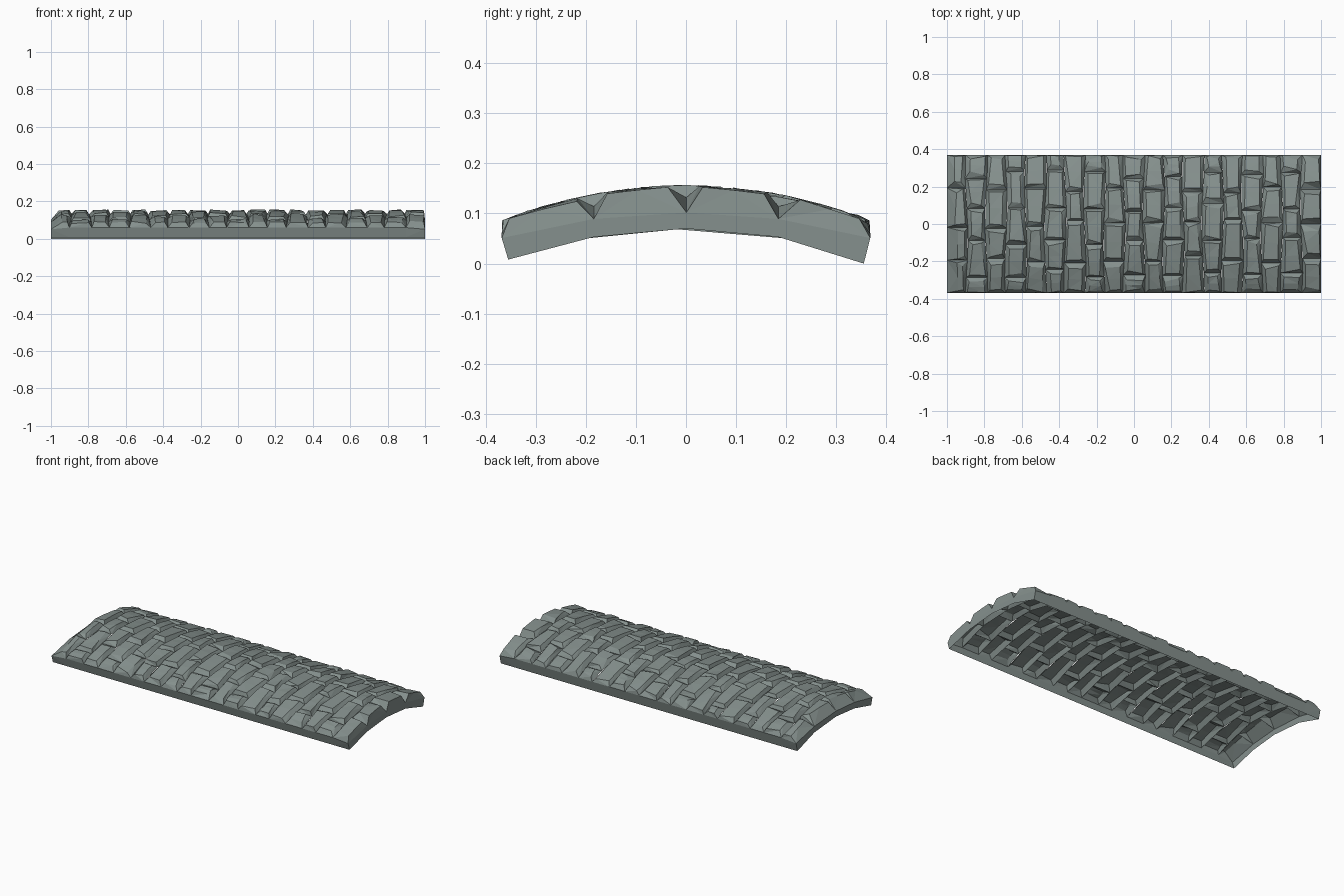
import bpy, bmesh, math, random
from mathutils import Vector

if "Cube" in bpy.data.objects:
    bpy.data.objects.remove(bpy.data.objects["Cube"])

random.seed(7)
ROWS, HALF_Y = 19, 0.368

mat = bpy.data.materials.new("grey green stone")
mat.diffuse_color = (0.235, 0.28, 0.268, 1)
mat.use_nodes = True
mat.node_tree.nodes["Principled BSDF"].inputs["Base Color"].default_value = mat.diffuse_color


def jit(a):
    return random.uniform(-a, a)


def groove_z(y):
    return 0.132 - 0.072 * (y / HALF_Y) ** 2


def base(i, y):
    """Point in the mortar line before row i at width y."""
    end = i in (0, ROWS)
    x = -1 + 2 * i / ROWS
    if not end:
        x += 0.008 * math.sin(i * 2.3 + y * 9)
    drop = 0.03 * (1 - 0.7 * (y / HALF_Y) ** 2) if end else 0
    return Vector((x, y, groove_z(y) - drop))


def normal(y):
    return Vector((0, 0.144 * y / HALF_Y ** 2, 1)).normalized()


def under(y):
    """Bottom edge of the end walls: a shallow three-point arch."""
    a, lo = abs(y), (0.0 if y > 0 else 0.008)
    if a < 0.185:
        return y, 0.07 - 0.017 * a / 0.185
    f = (a - 0.185) / (HALF_Y - 0.185)
    return math.copysign(0.185 + 0.17 * f, y), 0.053 + (lo - 0.053) * f


def face(bm, pts, out):
    f = bm.faces.new([bm.verts.new(p) for p in pts])
    f.normal_update()
    if f.normal.dot(Vector(out)) < 0:
        f.normal_flip()


def finish(bm, name):
    bmesh.ops.remove_doubles(bm, verts=bm.verts, dist=0.0001)
    bmesh.ops.triangulate(bm, faces=bm.faces)
    me = bpy.data.meshes.new(name)
    bm.to_mesh(me)
    bm.free()
    me.materials.append(mat)
    bpy.context.collection.objects.link(bpy.data.objects.new(name, me))


# Joints across the width of each row, in a running bond
joints = []
for i in range(ROWS):
    inner = [-0.185, 0, 0.185] if i % 2 == 0 else [-0.265, -0.09, 0.09, 0.265]
    joints.append([-HALF_Y] + [y + (jit(0.025) if i < ROWS - 1 else jit(0.005))
                               for y in inner] + [HALF_Y])

# Paving stones: raised chipped tops with sloping sides down to the joints
bm = bmesh.new()
for i, ys in enumerate(joints):
    for y0, y1 in zip(ys, ys[1:]):
        low = [base(i, y0), base(i + 1, y0), base(i + 1, y1), base(i, y1)]
        high = []
        for k, p in enumerate(low):
            first = k in (0, 3)
            inset_x = 0.018 + jit(0.008)
            if i == 0 and first:
                inset_x = 0.05 + jit(0.012)
            if i == ROWS - 1 and not first:
                inset_x = 0.012 + jit(0.006)
            inset_y = 0.02 + jit(0.011)
            if i == ROWS - 1:
                inset_y += 0.012
            y = p.y + (inset_y if k < 2 else -inset_y)
            q = Vector((p.x + (inset_x if first else -inset_x), y, groove_z(y)))
            high.append(q + normal(y) * (0.021 + jit(0.004)))
        # slightly crowned middle edge so each top follows the arch
        ma = (high[0] + high[3]) / 2 + normal((y0 + y1) / 2) * (0.002 + jit(0.002))
        mb = (high[1] + high[2]) / 2 + normal((y0 + y1) / 2) * (0.002 + jit(0.002))
        up = (0, 0, 1)
        face(bm, [high[0], high[1], mb, ma], up)
        face(bm, [ma, mb, high[2], high[3]], up)
        face(bm, [low[0], low[1], high[1], high[0]], (0, -1, 0.3))
        face(bm, [low[2], low[3], high[3], high[2]], (0, 1, 0.3))
        face(bm, [low[1], low[2], high[2], mb, high[1]], (1, 0, 0.3))
        face(bm, [low[3], low[0], high[0], ma, high[3]], (-1, 0, 0.3))
finish(bm, "paving_stones")

# Plain side walls, leaning in towards the bottom; the underside is open
bm = bmesh.new()
for s in (-1, 1):
    yb, zb = under(s * HALF_Y)
    for i in range(ROWS):
        a, b = base(i, s * HALF_Y), base(i + 1, s * HALF_Y)
        face(bm, [(a.x, yb, zb), (b.x, yb, zb), b, a], (0, s, 0))
finish(bm, "side_walls")

# Arched end walls
bm = bmesh.new()
for line, ys, s in ((0, joints[0], -1), (ROWS, joints[-1], 1)):
    for y0, y1 in zip(ys, ys[1:]):
        face(bm, [(s, *under(y0)), (s, *under(y1)), base(line, y1), base(line, y0)],
             (s, 0, 0))
finish(bm, "end_walls")
